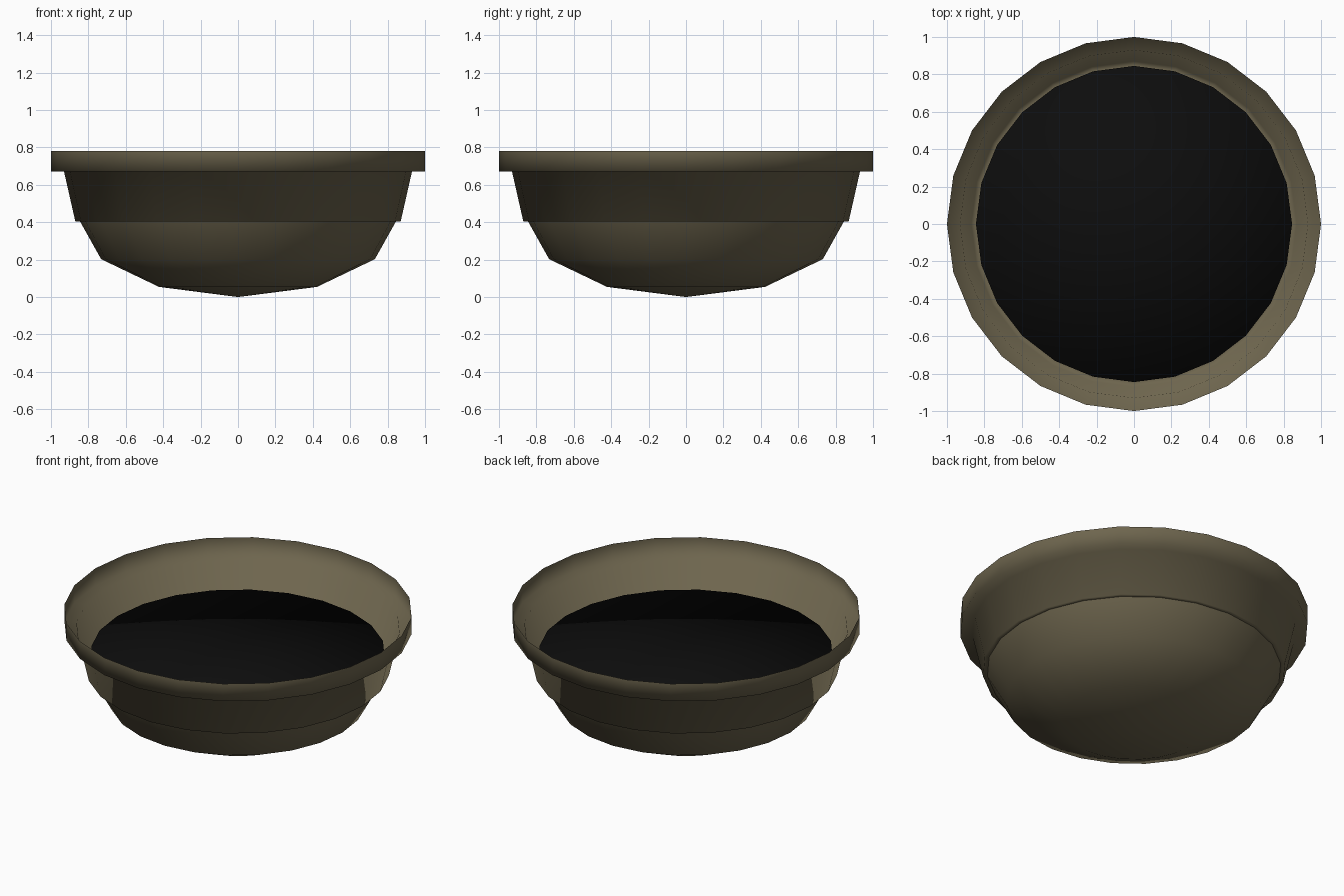
import bpy, bmesh, math

if "Cube" in bpy.data.objects:
    bpy.data.objects.remove(bpy.data.objects["Cube"])

SIDES = 24


def material(name, rgb):
    m = bpy.data.materials.new(name)
    m.diffuse_color = (*rgb, 1.0)
    m.use_nodes = True
    m.node_tree.nodes["Principled BSDF"].inputs["Base Color"].default_value = m.diffuse_color
    return m


def lathe(name, profile, mat, smooth_angle):
    """Spin a (radius, height) profile round z; radius 0 becomes a pole."""
    bm = bmesh.new()
    rings = []
    for r, z in profile:
        if r == 0:
            rings.append([bm.verts.new((0, 0, z))])
        else:
            rings.append([bm.verts.new((r * math.cos(2 * math.pi * i / SIDES),
                                        r * math.sin(2 * math.pi * i / SIDES), z))
                          for i in range(SIDES)])
    for a, b in zip(rings, rings[1:]):
        for i in range(SIDES):
            j = (i + 1) % SIDES
            if len(a) == 1:
                bm.faces.new((a[0], b[j], b[i]))
            elif len(b) == 1:
                bm.faces.new((a[i], a[j], b[0]))
            else:
                bm.faces.new((a[i], a[j], b[j], b[i]))
    # sharp creases where the profile turns strongly
    for f in bm.faces:
        f.smooth = True
    for e in bm.edges:
        if len(e.link_faces) == 2 and e.calc_face_angle() > math.radians(smooth_angle):
            e.smooth = False
    me = bpy.data.meshes.new(name)
    bm.to_mesh(me)
    bm.free()
    me.materials.append(mat)
    ob = bpy.data.objects.new(name, me)
    bpy.context.collection.objects.link(ob)
    return ob


clay = material("olive_brown", (0.155, 0.131, 0.076))
black = material("black_fill", (0.004, 0.004, 0.004))

# rounded bottom: flattened half sphere in three steps
R, H = 0.845, 0.405
dome = [(0, 0)] + [(R * math.cos(math.radians(t)), H * (1 - math.sin(math.radians(t))))
                   for t in (60, 30, 0)]
lathe("bowl_bottom", dome, clay, 40)

# stepped wall: ledge, flared side, flange and upright rim
lathe("bowl_wall_and_rim",
      [(R, H), (0.87, H), (0.93, 0.67), (1.0, 0.67), (1.0, 0.78)], clay, 30)

# dark contents filling the bowl
lathe("dark_contents", [(R, H), (R, 0.52), (0, 0.52)], black, 30)
